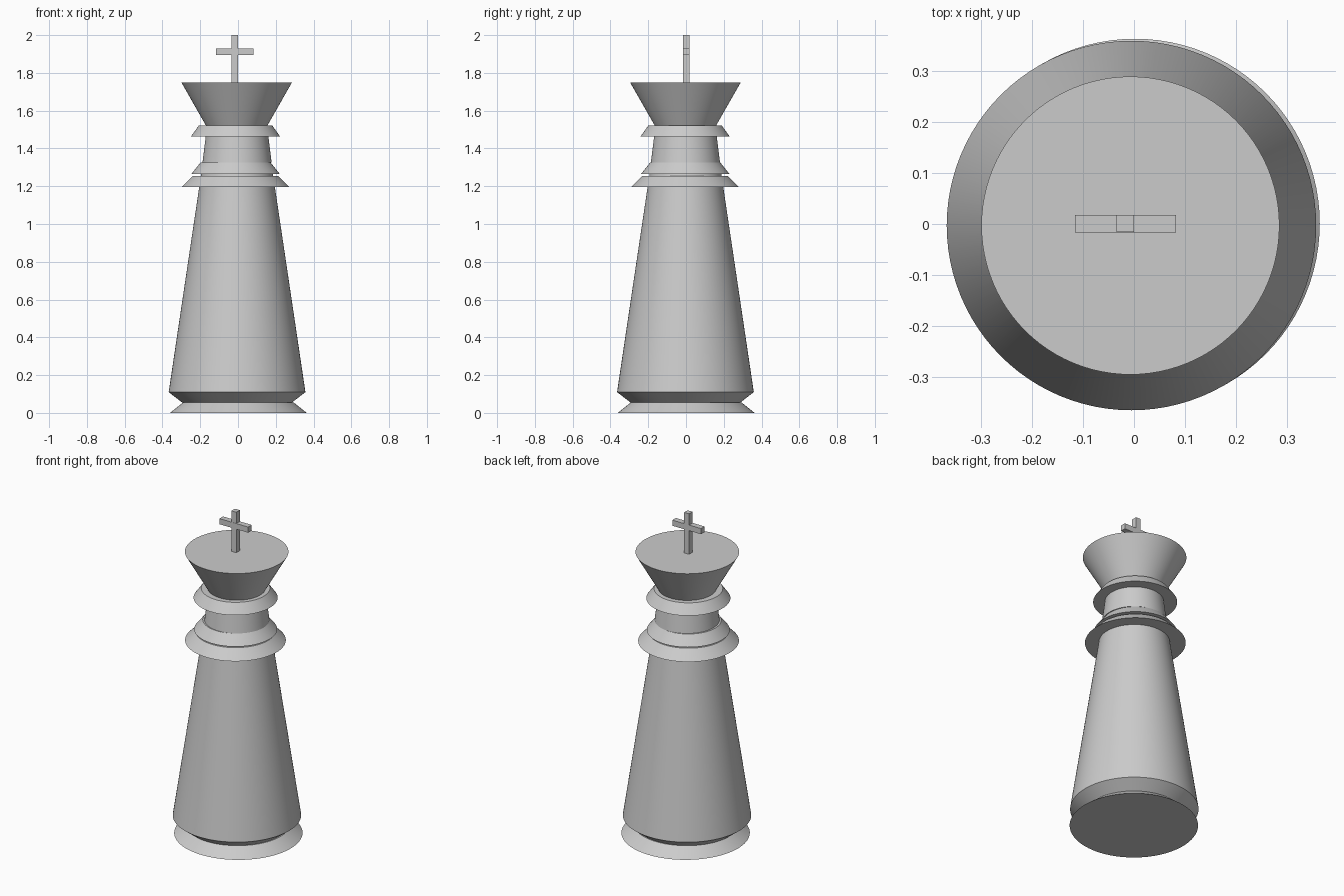
import bpy

if "Cube" in bpy.data.objects:
    bpy.data.objects.remove(bpy.data.objects["Cube"])


def cone(name, z0, z1, r0, r1, cx=-0.005, cy=-0.003):
    """Tapered round section between two heights."""
    bpy.ops.mesh.primitive_cone_add(vertices=96, radius1=r0, radius2=r1, depth=z1 - z0,
                                    location=(cx, cy, (z0 + z1) / 2))
    ob = bpy.context.object
    ob.name = name
    bpy.ops.object.shade_smooth_by_angle()
    return ob


def box(name, lo, hi):
    """Box between two corners."""
    bpy.ops.mesh.primitive_cube_add(size=1, location=[(a + b) / 2 for a, b in zip(lo, hi)])
    ob = bpy.context.object
    ob.name = name
    ob.scale = [b - a for a, b in zip(lo, hi)]
    bpy.ops.object.transform_apply(location=False, rotation=False, scale=True)


# flared foot and tapered body
cone("foot", 0.0, 0.056, 0.362, 0.292, 0.002, 0.001)
cone("body_chamfer", 0.056, 0.11, 0.292, 0.362)
cone("body", 0.11, 1.265, 0.362, 0.19)

# collars and neck
cone("lower_collar", 1.197, 1.255, 0.284, 0.226, -0.014, -0.005)
cone("middle_collar", 1.265, 1.325, 0.234, 0.186, -0.013, -0.004)
cone("neck", 1.325, 1.462, 0.183, 0.166)
cone("upper_collar", 1.462, 1.522, 0.237, 0.194, -0.013, -0.005)

# flared crown
cone("crown", 1.522, 1.748, 0.163, 0.292, -0.007, -0.003)

# cross finial
box("cross_upright", (-0.034, -0.016, 1.748), (0.0, 0.018, 2.0))
box("cross_bar", (-0.116, -0.017, 1.895), (0.082, 0.018, 1.93))
